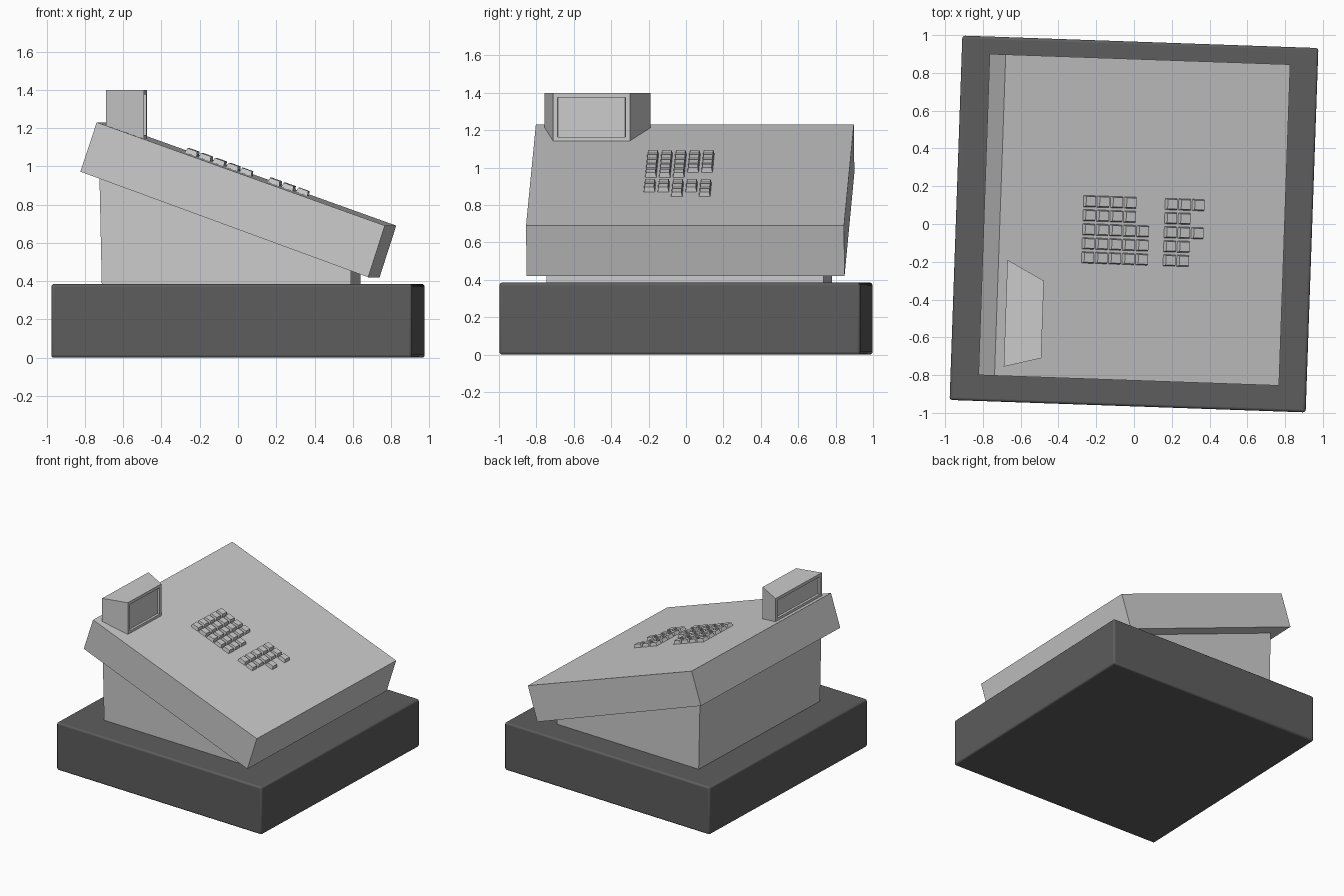
import bpy, bmesh
from math import radians, atan, sin, cos
from mathutils import Vector

if "Cube" in bpy.data.objects:
    bpy.data.objects.remove(bpy.data.objects["Cube"])

YAW = radians(-2)      # the whole model is turned slightly about z
SLOPE = 0.3585         # fall of the sloping top


def top_z(x):
    return 1.23 - SLOPE * (x + 0.71)


def finish(name, bm):
    bmesh.ops.recalc_face_normals(bm, faces=bm.faces[:])
    mesh = bpy.data.meshes.new(name)
    bm.to_mesh(mesh)
    bm.free()
    ob = bpy.data.objects.new(name, mesh)
    bpy.context.collection.objects.link(ob)
    ob.rotation_euler.z = YAW
    return ob


def prism(bm, ring_a, ring_b):
    """Closed solid between two matching rings of points."""
    a = [bm.verts.new(p) for p in ring_a]
    b = [bm.verts.new(p) for p in ring_b]
    n = len(a)
    bm.faces.new(a)
    bm.faces.new(b[::-1])
    for i in range(n):
        bm.faces.new((a[i], b[i], b[(i + 1) % n], a[(i + 1) % n]))


def extruded_profile(name, profile, y0, y1):
    bm = bmesh.new()
    prism(bm, [(x, y0, z) for x, z in profile], [(x, y1, z) for x, z in profile])
    return finish(name, bm)


# Dark cash drawer base
bm = bmesh.new()
rect = [(-0.943, -0.965), (0.943, -0.965), (0.943, 0.965), (-0.943, 0.965)]
prism(bm, [(x, y, 0) for x, y in rect], [(x, y, 0.385) for x, y in rect])
base = finish("drawer_base", bm)
dark = bpy.data.materials.new("dark_grey")
dark.diffuse_color = (0.11, 0.11, 0.11, 1)
dark.use_nodes = True
dark.node_tree.nodes["Principled BSDF"].inputs["Base Color"].default_value = dark.diffuse_color
base.data.materials.append(dark)
bev = base.modifiers.new("Bevel", 'BEVEL')
bev.width = 0.014
bev.segments = 3
bpy.context.view_layer.objects.active = base
base.select_set(True)
bpy.ops.object.shade_smooth_by_angle(angle=radians(40))

# Wedge pedestal, its top buried in the sloping housing
extruded_profile("pedestal", [(-0.687, 0.38), (0.615, 0.38), (0.615, 0.50), (-0.70, 0.98)],
                 -0.724, 0.757)

# Sloping housing
extruded_profile("housing", [(-0.71, 1.23), (-0.795, 0.972), (0.71, 0.42), (0.797, 0.69)],
                 -0.828, 0.873)

# Display block with recessed screens on both long faces
bm = bmesh.new()
foot = [(-0.663, -0.779), (-0.466, -0.727), (-0.466, -0.317), (-0.663, -0.213)]
prism(bm, [(x, y, top_z(x) - 0.004) for x, y in foot], [(x, y, 1.40) for x, y in foot])
bmesh.ops.recalc_face_normals(bm, faces=bm.faces[:])
bm.normal_update()
screens = [f for f in bm.faces if abs(f.normal.x) > 0.99]
bmesh.ops.inset_individual(bm, faces=screens, thickness=0.024, use_even_offset=True)
bmesh.ops.inset_individual(bm, faces=screens, thickness=0.001, depth=-0.018, use_even_offset=True)
finish("display", bm)

# Tapered keys standing on the slope
tilt = atan(SLOPE)
along = Vector((cos(tilt), 0, -sin(tilt)))
across = Vector((0, 1, 0))
normal = Vector((sin(tilt), 0, cos(tilt)))


def key_ring(centre, hx, hy):
    return [centre + along * hx * sx + across * hy * sy
            for sx, sy in ((-1, -1), (1, -1), (1, 1), (-1, 1))]


def key_group(name, x0, row_counts):
    bm = bmesh.new()
    for j, count in enumerate(row_counts):
        for i in range(count):
            x = x0 + 0.0715 * i
            c = Vector((x, 0.112 - 0.0745 * j, top_z(x)))
            prism(bm, key_ring(c - normal * 0.004, 0.034, 0.031),
                  key_ring(c + normal * 0.026, 0.027, 0.025))
    finish(name, bm)


key_group("main_keys", -0.240, (4, 4, 5, 5, 5))
key_group("side_keys", 0.192, (3, 2, 3, 2, 2))
